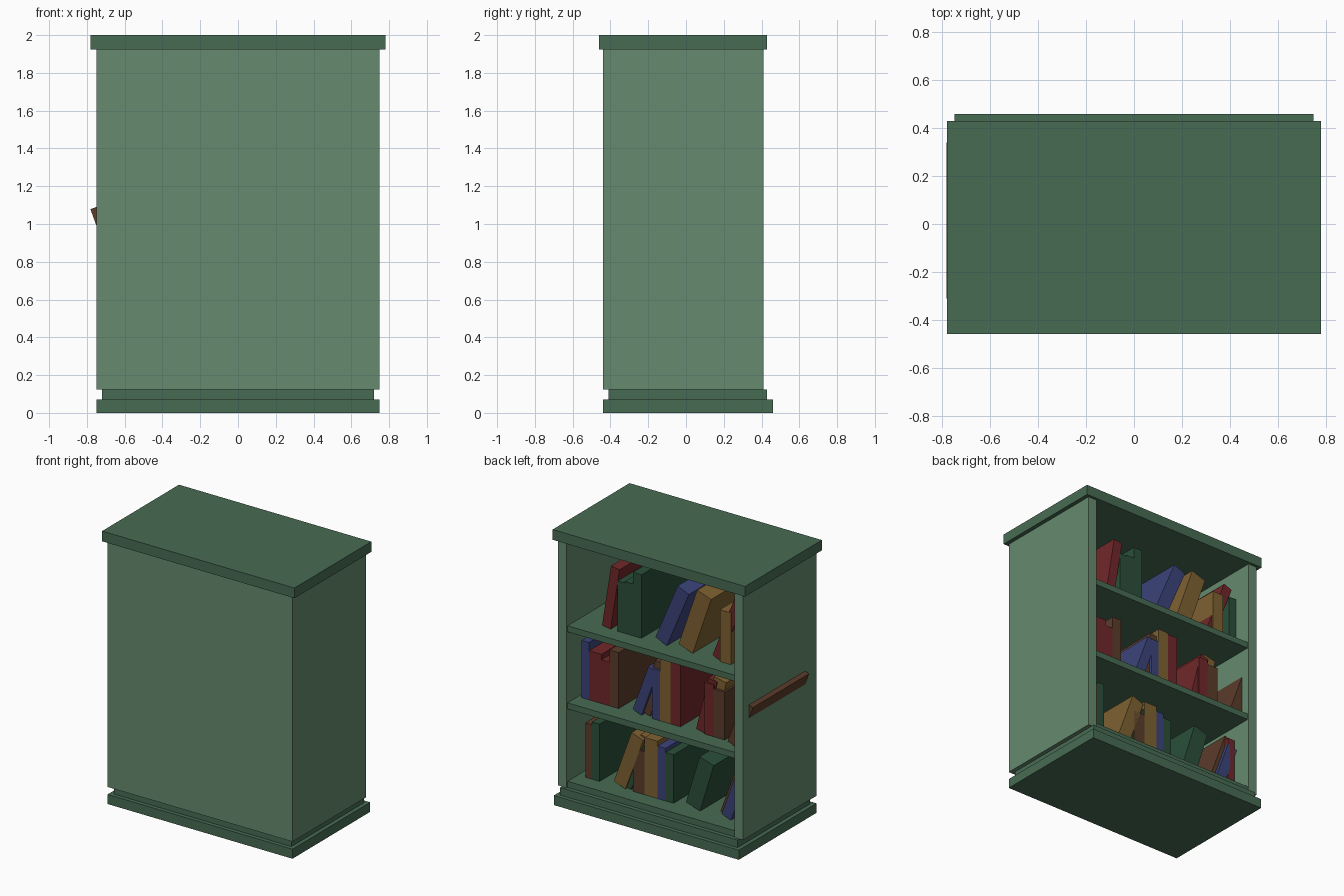
import bpy
import bmesh
from math import radians
from mathutils import Matrix, Vector

if "Cube" in bpy.data.objects:
    bpy.data.objects.remove(bpy.data.objects["Cube"])


def material(name, rgb):
    """Make a flat material from 0-255 display colours."""
    m = bpy.data.materials.new(name)
    m.diffuse_color = [(c / 255) ** 2.2 for c in rgb] + [1]
    m.use_nodes = True
    m.node_tree.nodes["Principled BSDF"].inputs["Base Color"].default_value = m.diffuse_color
    return m


LIGHT = material("light_green_paint", (102, 138, 110))
DARK = material("dark_green_paint", (73, 107, 84))
COVERS = {
    "red": material("red_cover", (112, 44, 46)),
    "green": material("green_cover", (46, 80, 60)),
    "blue": material("blue_cover", (62, 70, 122)),
    "yellow": material("yellow_cover", (126, 98, 53)),
    "brown": material("brown_cover", (92, 62, 46)),
}


def box(name, lo, hi, mat):
    """Axis-aligned box between two corners."""
    lo, hi = Vector(lo), Vector(hi)
    bm = bmesh.new()
    bmesh.ops.create_cube(bm, size=1, matrix=Matrix.LocRotScale((lo + hi) / 2, None, hi - lo))
    mesh = bpy.data.meshes.new(name)
    bm.to_mesh(mesh)
    bm.free()
    mesh.materials.append(mat)
    obj = bpy.data.objects.new(name, mesh)
    bpy.context.collection.objects.link(obj)
    return obj


def book(colour, x, z, thick, height, lean=0, front=.28):
    """Book standing on its lower -x corner, leaning towards -x by some degrees."""
    obj = box(colour + "_book", (0, .03 - front, 0), (thick, front, height), COVERS[colour])
    obj.location = (x, 0, z)
    obj.rotation_euler.y = -radians(lean)


def upright_row(z, x, *books):
    """Pack upright books side by side from x towards -x."""
    for colour, thick, height in books:
        x -= thick
        book(colour, x, z, thick, height)


# Plinth and overhanging top
box("plinth_lower", (-.75, -.44, 0), (.75, .46, .07), DARK)
box("plinth_upper", (-.72, -.41, .07), (.72, .43, .125), DARK)
box("top_board", (-.78, -.46, 1.925), (.78, .43, 2), DARK)

# Carcass: two sides and the closed panel, open towards +y
for side, x0 in (("left", -.75), ("right", .68)):
    box(side + "_side", (x0, -.44, .125), (x0 + .07, .41, 1.95), LIGHT)
box("closed_panel", (-.68, -.44, .125), (.68, -.37, 1.95), LIGHT)

# Shelves
LOW, MID, HIGH = .17, .745, 1.31
for level, z in (("bottom", LOW), ("middle", MID), ("upper", HIGH)):
    box(level + "_shelf", (-.68, -.37, z - .045), (.68, .40, z), DARK)

# Upright books on the upper shelf
upright_row(HIGH, .36, ("green", .06, .37), ("green", .065, .38), ("green", .07, .465))
upright_row(HIGH, -.47, ("yellow", .09, .38))
upright_row(HIGH, -.615, ("green", .06, .39))

# Upright books on the middle shelf
upright_row(MID, .65, ("blue", .06, .42), ("red", .1, .36), ("red", .065, .32), ("brown", .075, .41))
upright_row(MID, .08, ("blue", .065, .365), ("yellow", .085, .465), ("red", .08, .455))
upright_row(MID, -.345, ("red", .075, .38), ("brown", .09, .35))

# Upright books on the bottom shelf
upright_row(LOW, .62, ("brown", .055, .4), ("green", .06, .42))
upright_row(LOW, .235, ("brown", .095, .315), ("yellow", .105, .42), ("blue", .065, .385), ("green", .065, .355))
upright_row(LOW, -.605, ("red", .06, .41))

# Leaning books on the upper shelf
book("red", .415, HIGH, .07, .46, 9)
book("blue", -.04, HIGH, .1, .46, 23)
book("yellow", -.25, HIGH, .12, .46, 19)
book("red", -.47, HIGH, .07, .49, 21, .27)

# Leaning books on the middle shelf, the last one poking through the side
book("brown", .11, MID, .09, .42, 18, .26)
book("blue", .165, MID, .075, .37, 20)
book("red", -.34, MID, .07, .41, 14, .27)
book("yellow", -.42, MID, .1, .42, 12, .26)
book("brown", -.66, MID, .09, .355, 20, .34)

# Leaning books on the bottom shelf
book("yellow", .295, LOW, .1, .42, 20)
book("green", .26, LOW, .05, .38, 25, .27)
book("yellow", .22, LOW, .08, .41, 15, .25)
book("green", -.31, LOW, .12, .38, 17)
book("blue", -.56, LOW, .08, .36, 20)
book("brown", -.53, LOW, .08, .44, 20, .25)
